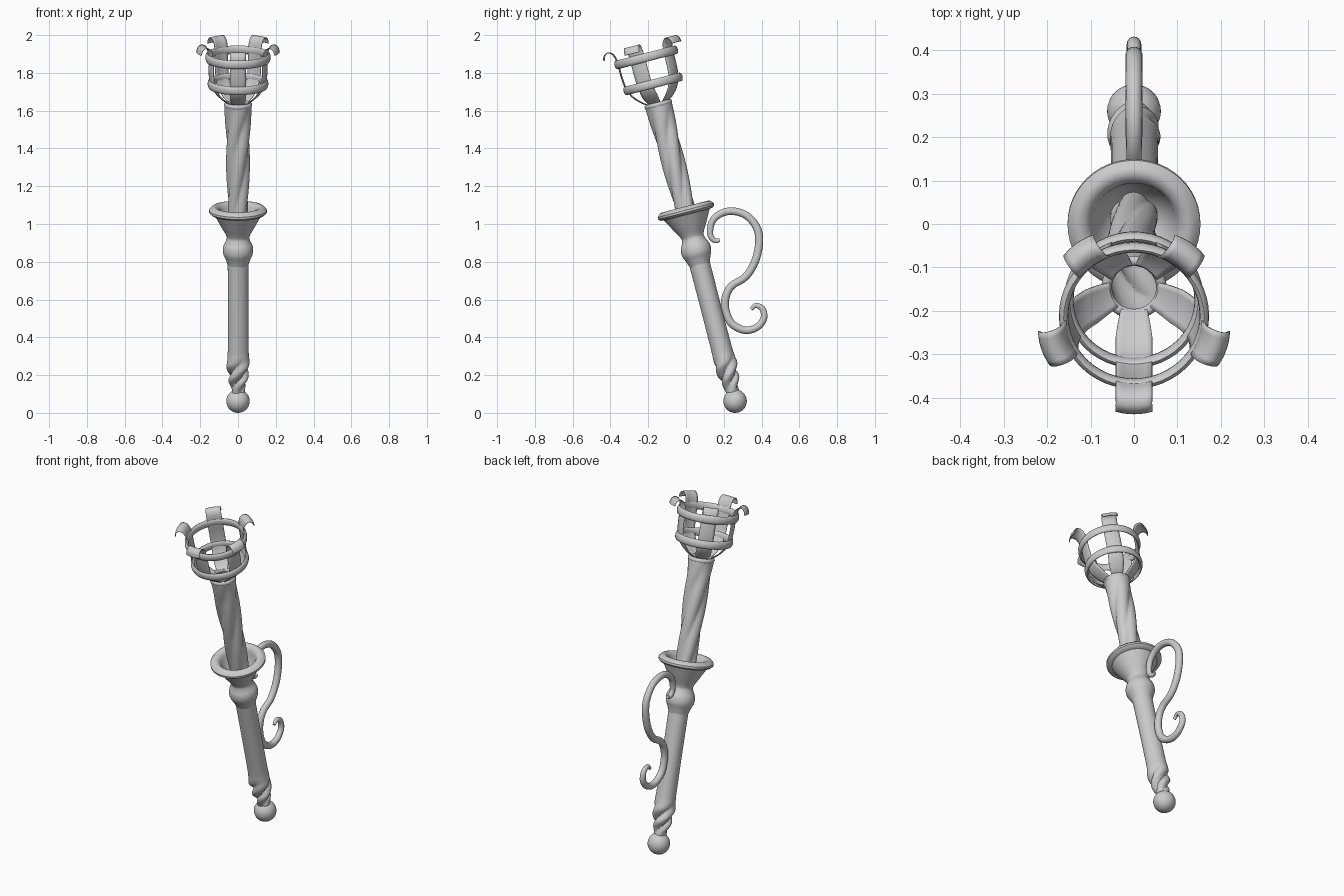
import bpy, bmesh
from math import sin, cos, pi, radians
from mathutils import Matrix, Vector

if "Cube" in bpy.data.objects:
    bpy.data.objects.remove(bpy.data.objects["Cube"])

# The torch is built upright along z, then leaned back about x
LEAN = Matrix.Translation((0, 0.26, 0.062)) @ Matrix.Rotation(radians(14.5), 4, 'X')


def finish(name, verts, faces, lean=True):
    me = bpy.data.meshes.new(name)
    me.from_pydata(verts, [], faces)
    bm = bmesh.new()
    bm.from_mesh(me)
    bmesh.ops.recalc_face_normals(bm, faces=bm.faces)
    bm.to_mesh(me)
    bm.free()
    if lean:
        me.transform(LEAN)
    ob = bpy.data.objects.new(name, me)
    bpy.context.collection.objects.link(ob)
    bpy.ops.object.select_all(action='DESELECT')
    ob.select_set(True)
    bpy.context.view_layer.objects.active = ob
    bpy.ops.object.shade_smooth_by_angle(angle=radians(40))
    return ob


def smooth(points, n):
    """Catmull-Rom interpolation through points of any dimension"""
    p = [points[0]] + list(points) + [points[-1]]
    out = []
    for i in range(1, len(p) - 2):
        for k in range(n):
            t = k / n
            out.append(tuple(0.5 * (2 * b + (c - a) * t + (2 * a - 5 * b + 4 * c - d) * t * t
                                    + (3 * b - a - 3 * c + d) * t ** 3)
                             for a, b, c, d in zip(p[i - 1], p[i], p[i + 1], p[i + 2])))
    return out + [tuple(points[-1])]


def loft(name, rows, lobes=4, seg=48, closed=False):
    """Rows are (z, radius, lobe depth, twist in degrees)"""
    verts, faces = [], []
    for z, r, depth, tw in rows:
        for j in range(seg):
            a = 2 * pi * j / seg
            rr = r * (1 - depth * (1 - abs(cos(lobes * (a - radians(tw)) / 2))))
            verts.append((rr * cos(a), rr * sin(a), z))
    n = len(rows)
    for i in range(n if closed else n - 1):
        for j in range(seg):
            k, i2 = (j + 1) % seg, (i + 1) % n
            faces.append((i * seg + j, i * seg + k, i2 * seg + k, i2 * seg + j))
    return finish(name, verts, faces)


def hoop(name, z, r, thick, high):
    rows = [(z + high * sin(2 * pi * i / 12), r + thick * cos(2 * pi * i / 12), 0, 0) for i in range(12)]
    return loft(name, rows, closed=True)


# Ball at the foot
loft("end_ball", [(-0.062 * cos(pi * i / 20), max(0.0005, 0.062 * sin(pi * i / 20)), 0, 0)
                  for i in range(21)], seg=32)

# Handle: twisted lower end, then a plain grip
loft("handle", smooth([(0.04, 0.034, 0.05, -260), (0.075, 0.04, 0.3, -215), (0.12, 0.054, 0.4, -150),
                       (0.16, 0.058, 0.36, -90), (0.20, 0.063, 0.25, -35), (0.24, 0.059, 0.07, -5),
                       (0.30, 0.056, 0.04, 0), (0.55, 0.055, 0.03, 0), (0.80, 0.056, 0.02, 0)], 6), lobes=3)

# Bulb and flared cup, with the inner wall
loft("cup", smooth([(0.74, 0.053, 0, 0), (0.775, 0.065, 0, 0), (0.81, 0.079, 0, 0), (0.845, 0.078, 0, 0),
                    (0.88, 0.063, 0, 0), (0.905, 0.062, 0, 0), (0.96, 0.092, 0, 0), (1.02, 0.125, 0, 0)], 5)
     + [(1.023, 0.142, 0, 0), (1.033, 0.153, 0, 0), (1.045, 0.153, 0, 0), (1.06, 0.139, 0, 0),
        (1.064, 0.125, 0, 0), (1.058, 0.108, 0, 0), (1.042, 0.098, 0, 0), (1.02, 0.092, 0, 0),
        (0.97, 0.068, 0, 0), (0.93, 0.03, 0, 0), (0.925, 0.001, 0, 0)])

# Twisted upper shaft, open at the top
loft("twisted_shaft", [(0.94 + 0.68 * t, 0.054 + 0.018 * t, 0.2 * min(1, 5 * (1 - t)), 190 * t)
                       for t in (i / 40 for i in range(41))], lobes=4)

# Collar and basket hoops
hoop("shaft_collar", 1.622, 0.063, 0.012, 0.013)
hoop("lower_hoop", 1.735, 0.15, 0.011, 0.023)
hoop("upper_hoop", 1.88, 0.162, 0.011, 0.023)

# Five bent straps with curled tips, bowed a little across their width
path = smooth([(0.055, 1.632), (0.085, 1.652), (0.125, 1.695), (0.148, 1.75), (0.155, 1.81),
               (0.156, 1.87), (0.162, 1.92), (0.177, 1.947), (0.199, 1.953), (0.216, 1.94),
               (0.223, 1.917)], 5)
for s in range(5):
    rot = Matrix.Rotation(2 * pi * s / 5, 4, 'Z')
    verts, faces, m = [], [], 7
    for i, (r, z) in enumerate(path):
        w = min(0.042, 0.03 + 0.0015 * i)
        for j in range(m):
            u = j / (m - 1) * 2 - 1
            verts.append(rot @ Vector((u * w, -(r - 0.006 * u * u), z)))
    for i in range(len(path) - 1):
        for j in range(m - 1):
            faces.append((i * m + j, i * m + j + 1, (i + 1) * m + j + 1, (i + 1) * m + j))
    ob = finish("basket_strap_%d" % (s + 1), verts, faces)
    mod = ob.modifiers.new("thickness", 'SOLIDIFY')
    mod.thickness = 0.004
    mod.offset = 0

# Scrolled side hook, (y, z, tube radius) in the upright-facing frame
hook = smooth([(0.178, 0.915, 0.010), (0.152, 0.912, 0.013), (0.128, 0.945, 0.016), (0.137, 1.01, 0.018),
               (0.18, 1.053, 0.019), (0.245, 1.068, 0.02), (0.32, 1.045, 0.02), (0.375, 0.98, 0.021),
               (0.387, 0.9, 0.021), (0.365, 0.80, 0.021), (0.315, 0.72, 0.02), (0.245, 0.675, 0.02),
               (0.212, 0.62, 0.021), (0.208, 0.55, 0.021), (0.24, 0.475, 0.021), (0.31, 0.438, 0.02),
               (0.375, 0.453, 0.019), (0.412, 0.50, 0.018), (0.405, 0.55, 0.016), (0.37, 0.569, 0.013),
               (0.345, 0.548, 0.009)], 5)
verts, faces, m = [], [], 16
for i, (y, z, r) in enumerate(hook):
    a, b = hook[max(i - 1, 0)], hook[min(i + 1, len(hook) - 1)]
    side = Vector((0, a[1] - b[1], b[0] - a[0])).normalized()
    for j in range(m):
        t = 2 * pi * j / m
        verts.append(Vector((0, y, z)) + side * r * cos(t) + Vector((r * 0.95 * sin(t), 0, 0)))
for i in range(len(hook) - 1):
    for j in range(m):
        k = (j + 1) % m
        faces.append((i * m + j, i * m + k, (i + 1) * m + k, (i + 1) * m + j))
faces += [tuple(range(m)), tuple(range((len(hook) - 1) * m, len(hook) * m))]
finish("side_hook", verts, faces, lean=False)
